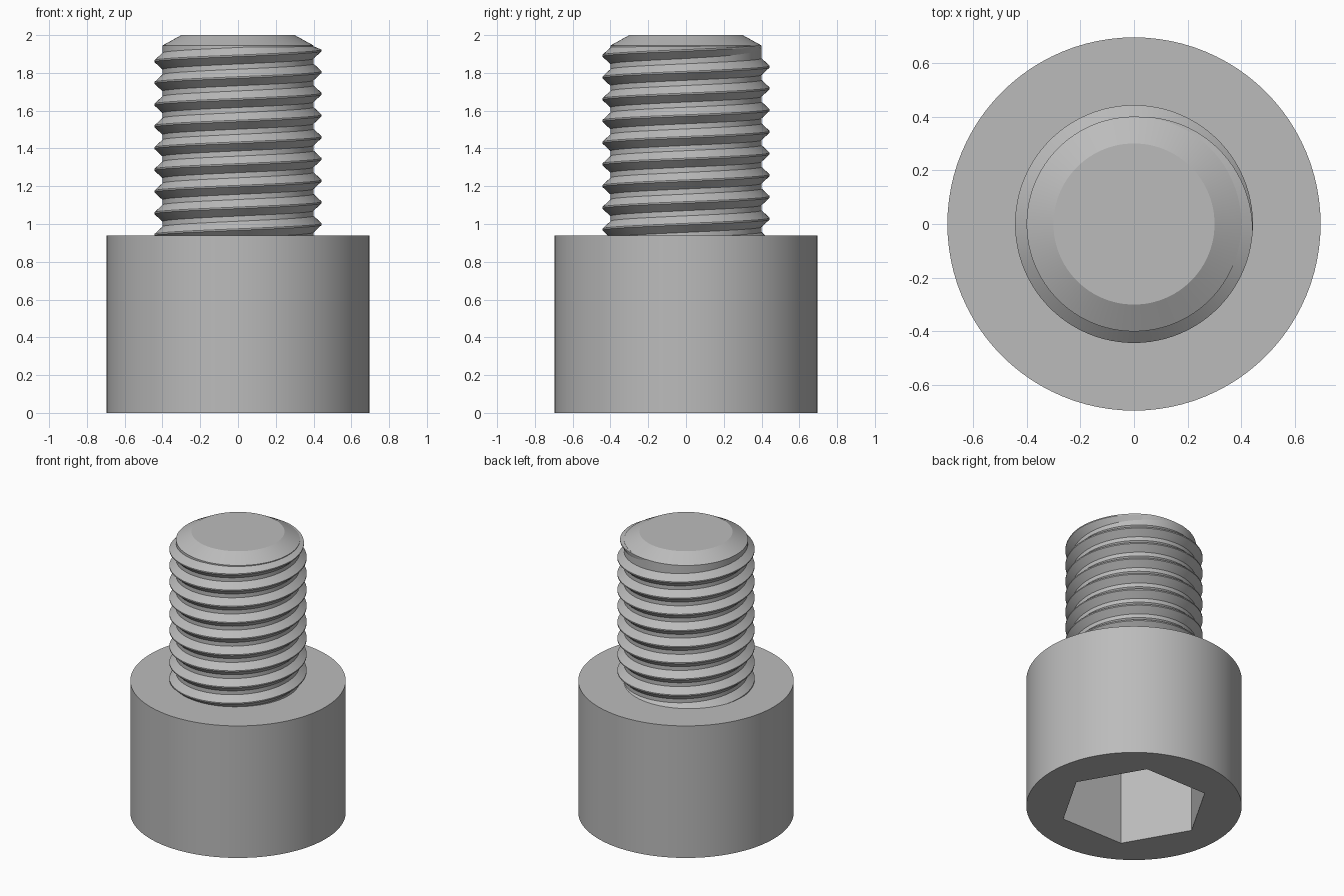
import bpy, bmesh
from math import cos, sin, tau, radians

default = bpy.data.objects.get("Cube")
if default:
    bpy.data.objects.remove(default, do_unlink=True)

HEAD_R, HEAD_TOP = 0.695, 0.94
ROOT_R, CREST_R, TOP_R = 0.40, 0.443, 0.30
CHAMFER_Z, TOP_Z = 1.945, 2.0
SOCKET_R, SOCKET_DEPTH = 0.485, 0.6
PITCH, SEGMENTS = 0.115, 96

steel = bpy.data.materials.new("grey steel")
steel.use_nodes = True
COLOUR = (0.5, 0.5, 0.5, 1)
steel.diffuse_color = COLOUR
steel.node_tree.nodes["Principled BSDF"].inputs["Base Color"].default_value = COLOUR


def finish(name, bm, smooth=True):
    """Turn a bmesh into a named object with sharp-edged smooth shading."""
    bmesh.ops.recalc_face_normals(bm, faces=bm.faces)
    mesh = bpy.data.meshes.new(name)
    bm.to_mesh(mesh)
    bm.free()
    mesh.materials.append(steel)
    obj = bpy.data.objects.new(name, mesh)
    bpy.context.collection.objects.link(obj)
    if smooth:
        bpy.ops.object.select_all(action="DESELECT")
        obj.select_set(True)
        bpy.context.view_layer.objects.active = obj
        bpy.ops.object.shade_smooth_by_angle(angle=radians(25))
    return obj


def lathe(name, profile, sides, smooth=True):
    """Stack rings of (radius, height) and cap both ends."""
    bm = bmesh.new()
    rings = [[bm.verts.new((r * cos(tau * i / sides), r * sin(tau * i / sides), z))
              for i in range(sides)] for r, z in profile]
    for low, high in zip(rings, rings[1:]):
        for i in range(sides):
            j = (i + 1) % sides
            bm.faces.new((low[i], low[j], high[j], high[i]))
    bm.faces.new(rings[0][::-1])
    bm.faces.new(rings[-1])
    return finish(name, bm, smooth)


# Cylindrical head with a hexagonal socket in its underside
head = lathe("head", [(HEAD_R, 0), (HEAD_R, HEAD_TOP)], SEGMENTS)
cutter = lathe("socket_cutter", [(SOCKET_R, -0.1), (SOCKET_R, SOCKET_DEPTH)], 6, False)
cutter.hide_render = True
cutter.hide_set(True)
cut = head.modifiers.new("hex socket", "BOOLEAN")
cut.operation = "DIFFERENCE"
cut.solver = "EXACT"
cut.object = cutter

# Shank core with a chamfered tip
lathe("shank", [(ROOT_R, HEAD_TOP - 0.04), (ROOT_R, CHAMFER_Z), (TOP_R, TOP_Z)], SEGMENTS)

# Right-handed ridge that winds up the shank and fades out near the tip
bm = bmesh.new()
TURNS, FADE = 9.25, 0.25
steps = int(TURNS * SEGMENTS)
sections = []
for i in range(steps + 1):
    left = (steps - i) / SEGMENTS              # turns left before the end
    angle = tau * (0.24 - left)
    z = 1.862 + PITCH * (0.74 - 0.5 - left + 0.5 - 0.24 + 0.24)
    z -= PITCH * 0.0
    crest = ROOT_R + (CREST_R - ROOT_R) * min(1, left / FADE)
    sections.append([bm.verts.new((r * cos(angle), r * sin(angle), min(z + dz, CHAMFER_Z)))
                     for r, dz in ((ROOT_R - 0.01, -0.053), (crest, -0.004),
                                   (crest, 0.004), (ROOT_R - 0.01, 0.053))])
for a, b in zip(sections, sections[1:]):
    for k in range(4):
        m = (k + 1) % 4
        bm.faces.new((a[k], b[k], b[m], a[m]))
bm.faces.new(sections[0])
bm.faces.new(sections[-1][::-1])
finish("thread", bm)
